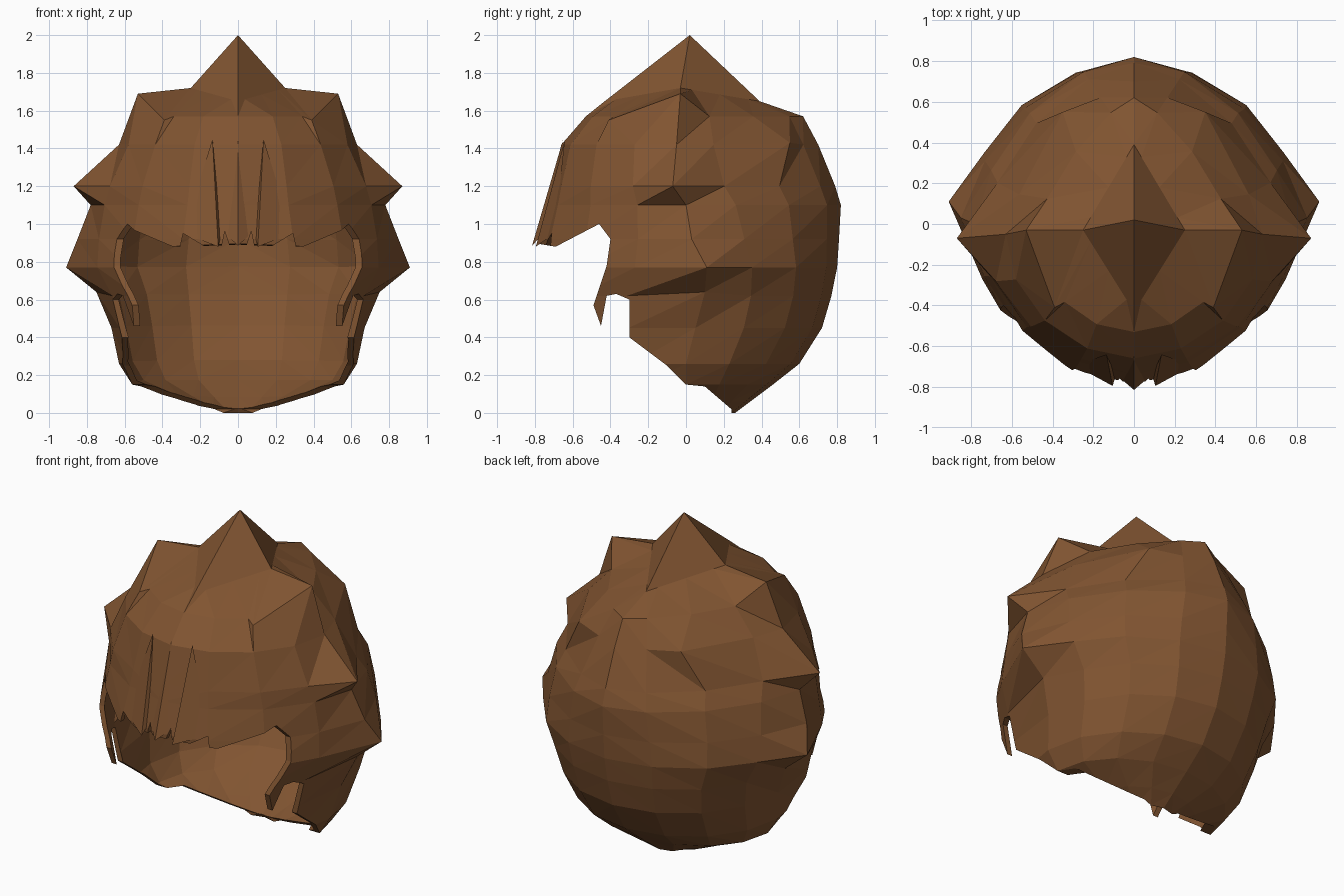
import bpy, bmesh, math

if "Cube" in bpy.data.objects:
    bpy.data.objects.remove(bpy.data.objects["Cube"])

brown = bpy.data.materials.new("hair brown")
brown.diffuse_color = (0.22, 0.09, 0.031, 1)
brown.use_nodes = True
brown.node_tree.nodes["Principled BSDF"].inputs["Base Color"].default_value = brown.diffuse_color


def make_object(name, bm):
    bmesh.ops.recalc_face_normals(bm, faces=bm.faces[:])
    mesh = bpy.data.meshes.new(name)
    bm.to_mesh(mesh)
    bm.free()
    mesh.materials.append(brown)
    obj = bpy.data.objects.new(name, mesh)
    bpy.context.collection.objects.link(obj)
    return obj


def prism(name, points, place, low, high):
    """Extrude an outline between two distances; place(u, v, d) gives xyz."""
    bm = bmesh.new()
    a = [bm.verts.new(place(u, v, low)) for u, v in points]
    b = [bm.verts.new(place(u, v, high)) for u, v in points]
    bm.faces.new(a)
    bm.faces.new(b[::-1])
    for i in range(len(a)):
        j = (i + 1) % len(a)
        bm.faces.new((a[i], a[j], b[j], b[i]))
    return make_object(name, bm)


def apply(obj, mod):
    bpy.context.view_layer.objects.active = obj
    bpy.ops.object.modifier_apply(modifier=mod.name)


def cut(obj, cutter):
    mod = obj.modifiers.new("cut", 'BOOLEAN')
    mod.operation = 'DIFFERENCE'
    mod.solver = 'EXACT'
    mod.object = cutter
    apply(obj, mod)
    bpy.data.objects.remove(cutter)


# Hair shell sections: height, half width, y of widest point, front y, back y,
# pointedness of the front half, pointedness of the back half
SECTIONS = [
    (0.00, 0.20, 0.00, -0.20, 0.26, 1.0, 1.0),
    (0.06, 0.35, 0.00, -0.40, 0.34, 1.0, 1.0),
    (0.15, 0.56, 0.00, -0.60, 0.46, 1.0, 1.0),
    (0.26, 0.63, 0.00, -0.70, 0.60, 0.95, 1.0),
    (0.45, 0.67, 0.05, -0.75, 0.72, 0.85, 1.0),
    (0.62, 0.71, 0.08, -0.78, 0.77, 0.82, 1.0),
    (0.77, 0.80, 0.10, -0.78, 0.80, 0.9, 1.07),
    (0.92, 0.80, 0.05, -0.785, 0.81, 1.05, 1.12),
    (1.10, 0.77, 0.00, -0.74, 0.82, 1.1, 1.18),
    (1.20, 0.74, -0.05, -0.715, 0.79, 1.1, 1.25),
    (1.42, 0.63, -0.05, -0.66, 0.70, 1.05, 1.4),
    (1.57, 0.48, -0.03, -0.53, 0.62, 1.0, 1.5),
    (1.65, 0.25, -0.03, -0.43, 0.39, 2.0, 2.0),
]
SEGMENTS = 16
# Spike tips pulled out of the shell: (section, column from the front) -> tip
TIPS = {
    (5, 4): (0.75, 0.10, 0.64),
    (6, 4): (0.91, 0.11, 0.77),
    (7, 4): (0.85, 0.03, 0.92),
    (8, 4): (0.78, 0.00, 1.10),
    (9, 4): (0.87, -0.07, 1.20),
    (10, 6): (0.35, 0.55, 1.43),
    (11, 3): (0.39, -0.41, 1.55),
    (11, 4): (0.53, -0.03, 1.69),
}

bm = bmesh.new()
rings = []
for row, (z, w, yc, front, back, pf, pb) in enumerate(SECTIONS):
    ring = []
    for i in range(SEGMENTS):
        t = 2 * math.pi * i / SEGMENTS
        side = 1 if i <= SEGMENTS // 2 else -1
        tip = TIPS.get((row, min(i, SEGMENTS - i)))
        if tip:
            co = (tip[0] * side, tip[1], tip[2])
        else:
            p, reach = (pf, front - yc) if math.cos(t) > 0 else (pb, back - yc)
            s, c = abs(math.sin(t)) ** p, abs(math.cos(t)) ** p
            lift = 0.07 * s if row == len(SECTIONS) - 1 else 0
            co = (side * w * s, yc + reach * c, z + lift)
        ring.append(bm.verts.new(co))
    rings.append(ring)
for a, b in zip(rings, rings[1:]):
    for i in range(SEGMENTS):
        j = (i + 1) % SEGMENTS
        # mirrored diagonals keep both sides alike
        if i < SEGMENTS // 2:
            tris = ((a[i], a[j], b[j]), (a[i], b[j], b[i]))
        else:
            tris = ((a[i], a[j], b[i]), (a[j], b[j], b[i]))
        for tri in tris:
            bm.faces.new(tri)
# Crown spike, four flat sides
peak = bm.verts.new((0, 0.02, 2.0))
for i in range(SEGMENTS):
    bm.faces.new((rings[-1][i], rings[-1][(i + 1) % SEGMENTS], peak))
hair = make_object("hair_shell", bm)

solid = hair.modifiers.new("thickness", 'SOLIDIFY')
solid.thickness = 0.03
solid.offset = -1
apply(hair, solid)

# Face opening with cheek locks, cut along a side outline
opening = [(-1.2, 0.91), (-0.81, 0.90), (-0.69, 0.88), (-0.46, 1.0), (-0.40, 0.92),
           (-0.42, 0.78), (-0.49, 0.57), (-0.45, 0.46), (-0.42, 0.62), (-0.37, 0.63),
           (-0.30, 0.60), (-0.30, 0.40), (-0.10, 0.25), (0.0, 0.15), (0.10, 0.14),
           (0.24, 0.02), (0.24, -0.3), (-1.2, -0.3)]
cut(hair, prism("opening_cutter", opening, lambda u, v, d: (d, u, v), -1.5, 1.5))

# Notches between the fringe locks
for s in (-1, 1):
    for notch in ([(0.03, 0.84), (0.07, 0.96), (0.095, 0.84)],
                  [(0.11, 0.84), (0.29, 0.95), (0.315, 0.84)]):
        cut(hair, prism("notch_cutter", notch, lambda u, v, d: (s * u, d, v), -1.2, -0.5))

# Raised fringe locks: wedges tapering up the forehead
LOCKS = {
    "fringe_lock_middle": [(0, -0.65, 1.45), (-0.07, -0.755, 0.95),
                           (0.07, -0.755, 0.95), (0, -0.815, 0.885)],
    "fringe_lock_right": [(0.135, -0.64, 1.45), (0.09, -0.745, 0.94),
                          (0.29, -0.695, 0.95), (0.105, -0.795, 0.88)],
}
LOCKS["fringe_lock_left"] = [(-x, y, z) for x, y, z in LOCKS["fringe_lock_right"]]
for name, corners in LOCKS.items():
    bm = bmesh.new()
    v = [bm.verts.new(co) for co in corners]
    for f in ((0, 1, 3), (0, 3, 2), (0, 2, 1), (1, 2, 3)):
        bm.faces.new([v[k] for k in f])
    make_object(name, bm)
